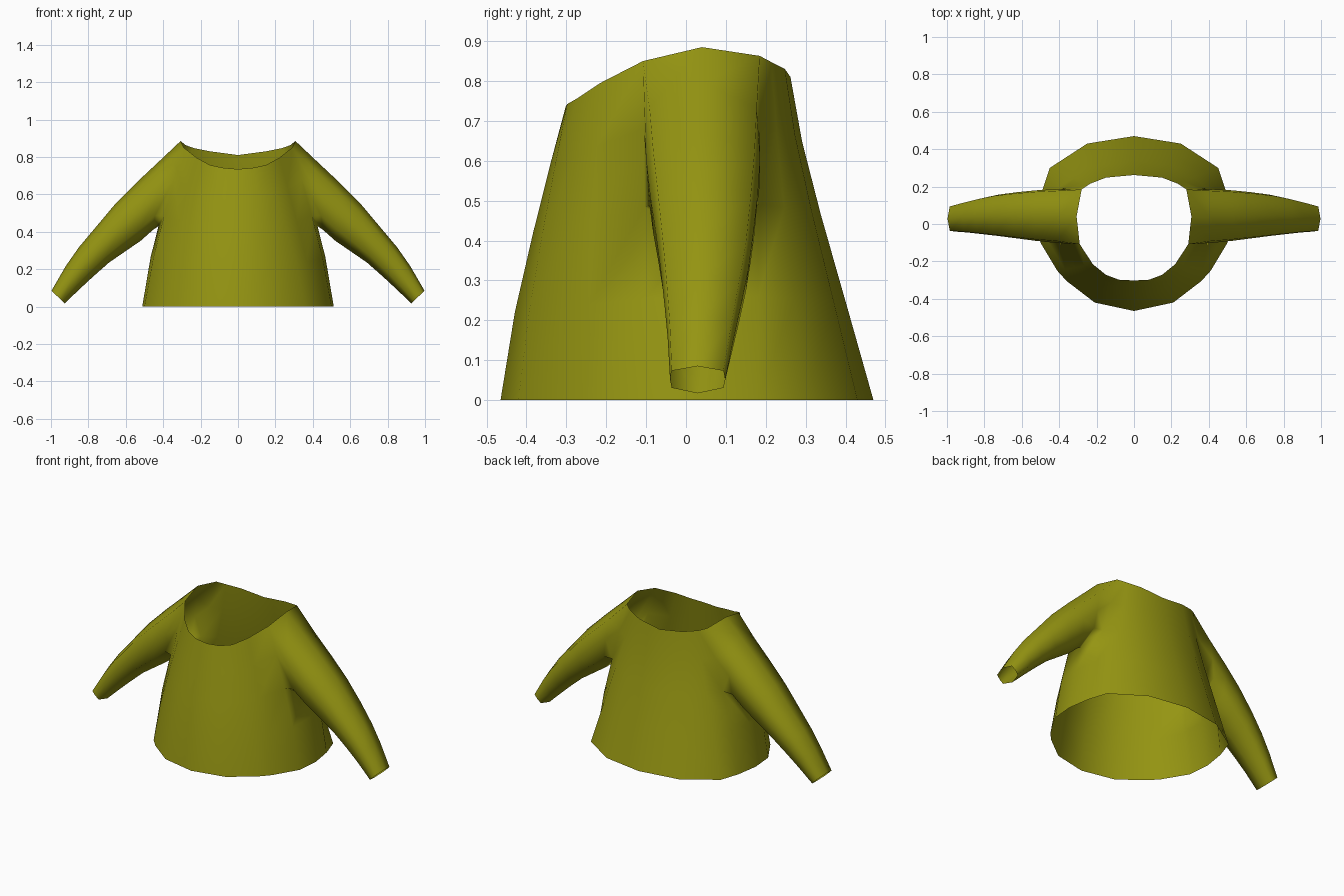
import bpy, bmesh
from mathutils import Vector

if "Cube" in bpy.data.objects:
    bpy.data.objects.remove(bpy.data.objects["Cube"])

# Half outlines of the garment, front centre to back centre
HEM = [(0, -.465), (.21, -.42), (.36, -.305), (.41, -.25), (.50, -.10),
       (.512, .04), (.49, .18), (.45, .30), (.25, .43), (0, .47)]
NECK = [(0, -.302, .735), (.08, -.298, .742), (.15, -.272, .757), (.22, -.215, .795),
        (.29, -.108, .85), (.307, .04, .885), (.28, .185, .863), (.235, .215, .847),
        (.15, .248, .83), (0, .262, .81)]
HEIGHT = [0, .3, .57, .8, 1]
TAPER_FRONT = [0, .22, .5, .76, 1]
TAPER_BACK = [0, .33, .63, .86, 1]
SIDE = 5
ARMPIT = Vector((.425, .04, .43))

bm = bmesh.new()

# Torso columns
cols = []
for i, (h, n) in enumerate(zip(HEM, NECK)):
    taper = TAPER_BACK if i > 6 else TAPER_FRONT
    hem, neck = Vector((*h, 0)), Vector(n)
    col = []
    for t, s in zip(HEIGHT, taper):
        p = hem.lerp(neck, s)
        p.z = neck.z * t
        if i == SIDE and t == HEIGHT[2]:
            p = ARMPIT
        if i == SIDE and t == HEIGHT[3]:
            col.append(None)
            continue
        col.append(bm.verts.new(p))
    cols.append(col)

# Torso faces, leaving the armhole open
for i in range(len(cols) - 1):
    a, b = cols[i], cols[i + 1]
    for r in range(4):
        if r >= 2 and SIDE in (i, i + 1):
            continue
        bm.faces.new((a[r], b[r], b[r + 1], a[r + 1]))

# Sleeve: top (x, z), bottom (x, z), front y, back y
SLEEVE = [((.40, .797), (.455, .41), -.100, .186),
          ((.53, .675), (.52, .352), -.090, .180),
          ((.65, .556), (.60, .297), -.077, .170),
          ((.76, .425), (.69, .235), -.064, .157),
          ((.85, .318), (.775, .16), -.054, .138),
          ((.92, .218), (.845, .095), -.046, .120),
          ((.997, .085), (.927, .017), -.040, .098)]
f, s, b = cols[SIDE - 1], cols[SIDE], cols[SIDE + 1]
ring = [s[4], f[4], f[3], f[2], s[2], b[2], b[3], b[4]]
FRACTION = [0, .17, .5, .8, 1, .8, .5, .17]
SWEEP = [0, -.94, -1, -.94, 0, .94, 1, .94]
for top, bottom, y0, y1 in SLEEVE:
    new = []
    for u, w in zip(FRACTION, SWEEP):
        x, z = Vector(top).lerp(Vector(bottom), u)
        y = (y0 + y1) / 2 + w * (y1 - y0) / 2
        new.append(bm.verts.new((x, y, z)))
    for k in range(8):
        j = (k + 1) % 8
        bm.faces.new((ring[k], ring[j], new[j], new[k]))
    ring = new

bmesh.ops.recalc_face_normals(bm, faces=bm.faces)
mesh = bpy.data.meshes.new("sweater")
bm.to_mesh(mesh)
bm.free()
sweater = bpy.data.objects.new("sweater", mesh)
bpy.context.collection.objects.link(sweater)
mesh.shade_smooth()

# Mirrored other half
mirror = sweater.modifiers.new("mirror", 'MIRROR')
mirror.use_axis[0] = True
mirror.use_clip = True

# Olive cloth
cloth = bpy.data.materials.new("olive_cloth")
cloth.diffuse_color = (.30, .30, .006, 1)
cloth.use_nodes = True
cloth.node_tree.nodes["Principled BSDF"].inputs["Base Color"].default_value = cloth.diffuse_color
mesh.materials.append(cloth)
